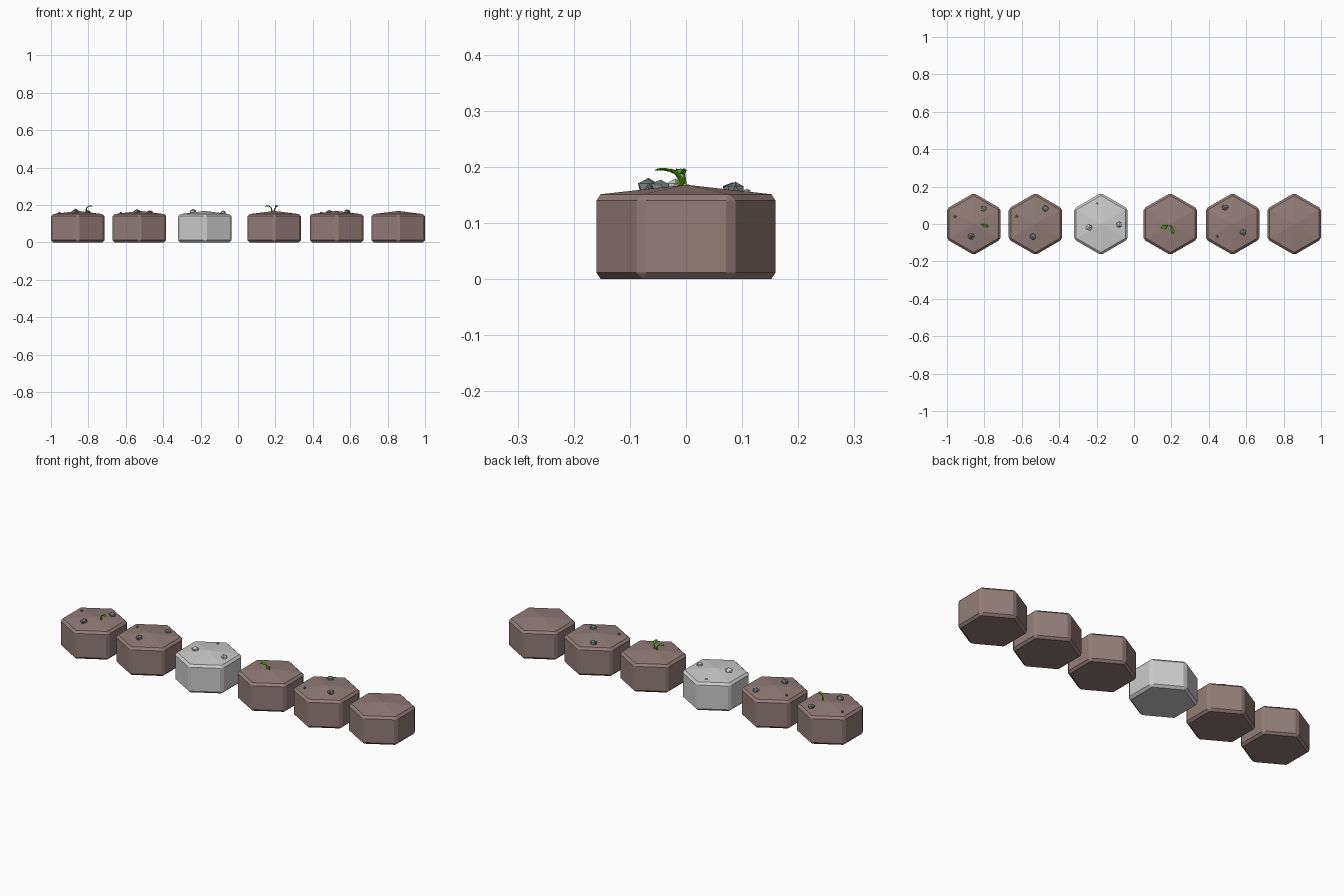
import bpy, bmesh, math, random
from mathutils import Vector

if "Cube" in bpy.data.objects:
    bpy.data.objects.remove(bpy.data.objects["Cube"])

random.seed(4)


def material(name, color):
    m = bpy.data.materials.new(name)
    m.diffuse_color = (*color, 1)
    m.use_nodes = True
    m.node_tree.nodes["Principled BSDF"].inputs["Base Color"].default_value = m.diffuse_color
    return m


EARTH = material("earth", (0.29, 0.205, 0.19))
STONE = material("stone", (0.19, 0.21, 0.22))
LEAF = material("leaf_green", (0.09, 0.42, 0.01))


def finish(bm, name, mat):
    bmesh.ops.recalc_face_normals(bm, faces=bm.faces[:])
    me = bpy.data.meshes.new(name)
    bm.to_mesh(me)
    bm.free()
    ob = bpy.data.objects.new(name, me)
    bpy.context.collection.objects.link(ob)
    if mat:
        me.materials.append(mat)
    return ob


# Bevelled hexagonal block with a shallow pyramid top
def hex_tile(name, cx, mat):
    bm = bmesh.new()
    R, H = 0.1655, 0.151
    base = [bm.verts.new((R * math.cos(math.radians(90 + 60 * i)),
                          R * math.sin(math.radians(90 + 60 * i)), 0)) for i in range(6)]
    f = bm.faces.new(base)
    ext = bmesh.ops.extrude_face_region(bm, geom=[f], use_keep_orig=True)
    for v in ext["geom"]:
        if isinstance(v, bmesh.types.BMVert):
            v.co.z = H
    bmesh.ops.recalc_face_normals(bm, faces=bm.faces[:])
    bmesh.ops.bevel(bm, geom=bm.edges[:], offset=0.0115, segments=1,
                    profile=0.5, affect='EDGES')
    bm.normal_update()
    top = [p for p in bm.faces if p.normal.z > 0.99]
    for v in bmesh.ops.poke(bm, faces=top)["verts"]:
        v.co.z = 0.168
    bmesh.ops.translate(bm, verts=bm.verts[:], vec=(cx, 0, 0))
    finish(bm, name, mat)


def ground(x, y):
    # height of the pyramid top at an offset from the tile centre
    a = max(abs(x * math.cos(t) + y * math.sin(t)) for t in (0, math.pi / 3, -math.pi / 3))
    return 0.168 - 0.017 * a / 0.132


# Irregular faceted stones
def pebble(name, cx, x, y, r, mat):
    bm = bmesh.new()
    bmesh.ops.create_icosphere(bm, subdivisions=1, radius=r)
    for v in bm.verts:
        v.co *= random.uniform(0.85, 1.15)
        v.co.z *= 0.85
        v.co += Vector((cx + x, y, ground(x, y) + r * 0.15))
    finish(bm, name, mat)


# Sprout: tapered stem made of four-sided rings, tipped with a folded leaf
def sprout(name, root, head, tip, width):
    root, head, tip = Vector(root), Vector(head), Vector(tip)
    bm = bmesh.new()
    mid = Vector((root.x * 0.8 + head.x * 0.2, root.y * 0.8 + head.y * 0.2,
                  (root.z + head.z) / 2 + 0.003))
    rings = []
    for p, r in ((root, 0.0045), (mid, 0.0035), (head, 0.0025)):
        rings.append([bm.verts.new(p + Vector((r * math.cos(k * math.pi / 2),
                                               r * math.sin(k * math.pi / 2), 0)))
                      for k in range(4)])
    for a, b in zip(rings, rings[1:]):
        for k in range(4):
            bm.faces.new((a[k], a[(k + 1) % 4], b[(k + 1) % 4], b[k]))
    bm.faces.new(rings[0])
    bm.faces.new(rings[-1])
    finish(bm, name + "_stem", LEAF)

    bm = bmesh.new()
    d = tip - head
    side = d.cross(Vector((0, 0, 1))).normalized()
    rows = []
    for t, w, lift in ((0, 0.25, 0), (0.3, 0.95, 0.003), (0.6, 1, 0.003), (0.88, 0.5, 0.001)):
        c = head + d * t + Vector((0, 0, lift))
        rows.append([bm.verts.new(c + side * width * w * s + Vector((0, 0, 0.003 * abs(s) * w)))
                     for s in (-1, 0, 1)])
    for a, b in zip(rows, rows[1:]):
        for k in range(2):
            bm.faces.new((a[k], a[k + 1], b[k + 1], b[k]))
    end = bm.verts.new(tip)
    for k in range(2):
        bm.faces.new((rows[-1][k], rows[-1][k + 1], end))
    leaf = finish(bm, name + "_leaf", LEAF)
    leaf.modifiers.new("thickness", 'SOLIDIFY').thickness = 0.002


LAYOUT_A = [(0.053, 0.083, 0.018), (-0.014, -0.067, 0.019), (-0.10, 0.04, 0.008)]
LAYOUT_B = [(-0.064, -0.019, 0.018), (0.097, -0.003, 0.017), (-0.02, 0.11, 0.007)]
LAYOUT_C = [(-0.04, 0.088, 0.018), (0.056, -0.045, 0.019), (-0.083, -0.067, 0.008)]

# Row of six tiles: name, centre, material, pebbles, pebble material
TILES = [
    ("stony_sprout_tile", -0.8567, EARTH, LAYOUT_A, STONE),
    ("stony_tile", -0.527, EARTH, LAYOUT_A, STONE),
    ("grey_tile", -0.177, None, LAYOUT_B, None),
    ("sprout_tile", 0.194, EARTH, [], None),
    ("scattered_stone_tile", 0.527, EARTH, LAYOUT_C, STONE),
    ("plain_tile", 0.8567, EARTH, [], None),
]
for name, cx, mat, stones, smat in TILES:
    hex_tile(name, cx, mat)
    for i, (x, y, r) in enumerate(stones):
        pebble(f"{name}_pebble_{i + 1}", cx, x, y, r, smat)

# Sprouts on the first and fourth tiles
sprout("single_sprout", (-0.812, -0.003, 0.161), (-0.808, -0.004, 0.187), (-0.777, -0.014, 0.194), 0.008)
sprout("left_sprout", (0.180, -0.008, 0.164), (0.176, -0.012, 0.188), (0.144, -0.022, 0.193), 0.010)
sprout("right_sprout", (0.194, -0.010, 0.164), (0.203, -0.018, 0.188), (0.210, -0.055, 0.195), 0.009)
